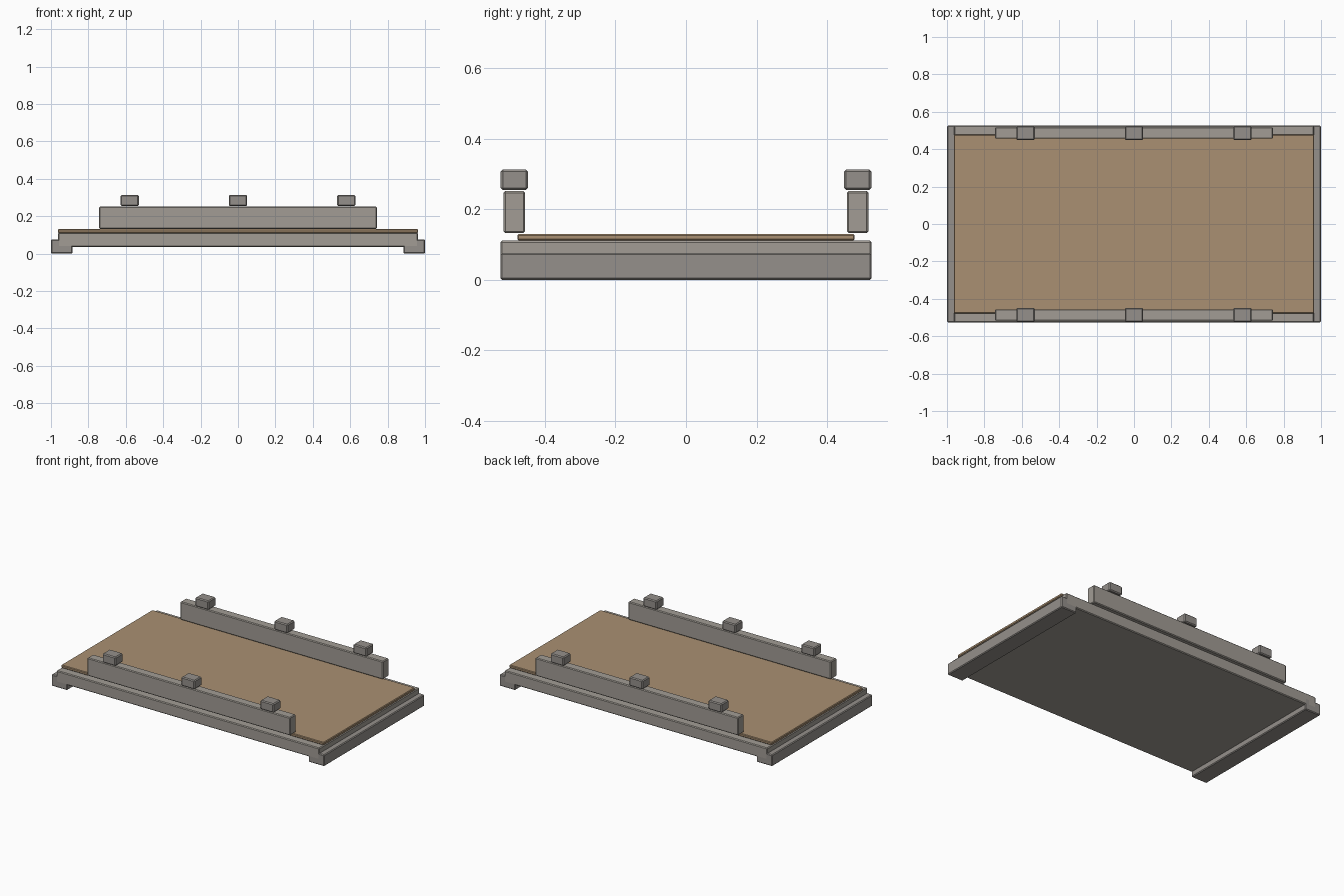
import bpy
import bmesh

if "Cube" in bpy.data.objects:
    bpy.data.objects.remove(bpy.data.objects["Cube"])


def material(name, rgb):
    m = bpy.data.materials.new(name)
    m.diffuse_color = (*rgb, 1)
    m.use_nodes = True
    m.node_tree.nodes["Principled BSDF"].inputs["Base Color"].default_value = m.diffuse_color
    return m


STONE = material("warm_grey", (0.36, 0.335, 0.30))
DARK = material("dark_grey", (0.30, 0.28, 0.26))
TAN = material("tan_board", (0.40, 0.28, 0.17))


def block(name, x, y, z, mat, chamfer=0.005):
    """Chamfered box spanning the (min, max) ranges x, y and z."""
    bm = bmesh.new()
    bmesh.ops.create_cube(bm, size=1)
    for v in bm.verts:
        for i, (lo, hi) in enumerate((x, y, z)):
            v.co[i] = hi if v.co[i] > 0 else lo
    bmesh.ops.bevel(bm, geom=bm.edges[:], offset=chamfer, segments=1,
                    affect='EDGES', profile=0.5)
    centre = [(lo + hi) / 2 for lo, hi in (x, y, z)]
    bmesh.ops.translate(bm, verts=bm.verts, vec=[-c for c in centre])
    mesh = bpy.data.meshes.new(name)
    bm.to_mesh(mesh)
    bm.free()
    mesh.materials.append(mat)
    obj = bpy.data.objects.new(name, mesh)
    obj.location = centre
    bpy.context.collection.objects.link(obj)
    return obj


# Deck slab and the tan board on top of it
block("deck_slab", (-0.963, 0.963), (-0.526, 0.526), (0.035, 0.111), STONE)
block("deck_board", (-0.963, 0.963), (-0.478, 0.478), (0.111, 0.13), TAN, 0.004)

# End footings under both short sides
for side, s in (("left", -1), ("right", 1)):
    xs = sorted((s * 1.0, s * 0.884))
    block(f"{side}_footing", xs, (-0.526, 0.526), (0.0, 0.076), DARK)

# Parapets along both long sides, each with three cap blocks
for side, s in (("front", -1), ("back", 1)):
    ys = sorted((s * 0.517, s * 0.456))
    block(f"{side}_parapet", (-0.743, 0.743), ys, (0.132, 0.251), STONE)
    ys = sorted((s * 0.525, s * 0.448))
    for i, x in enumerate((-0.579, 0.0, 0.579)):
        block(f"{side}_cap_{i + 1}", (x - 0.049, x + 0.049), ys,
              (0.254, 0.313), DARK, 0.006)
